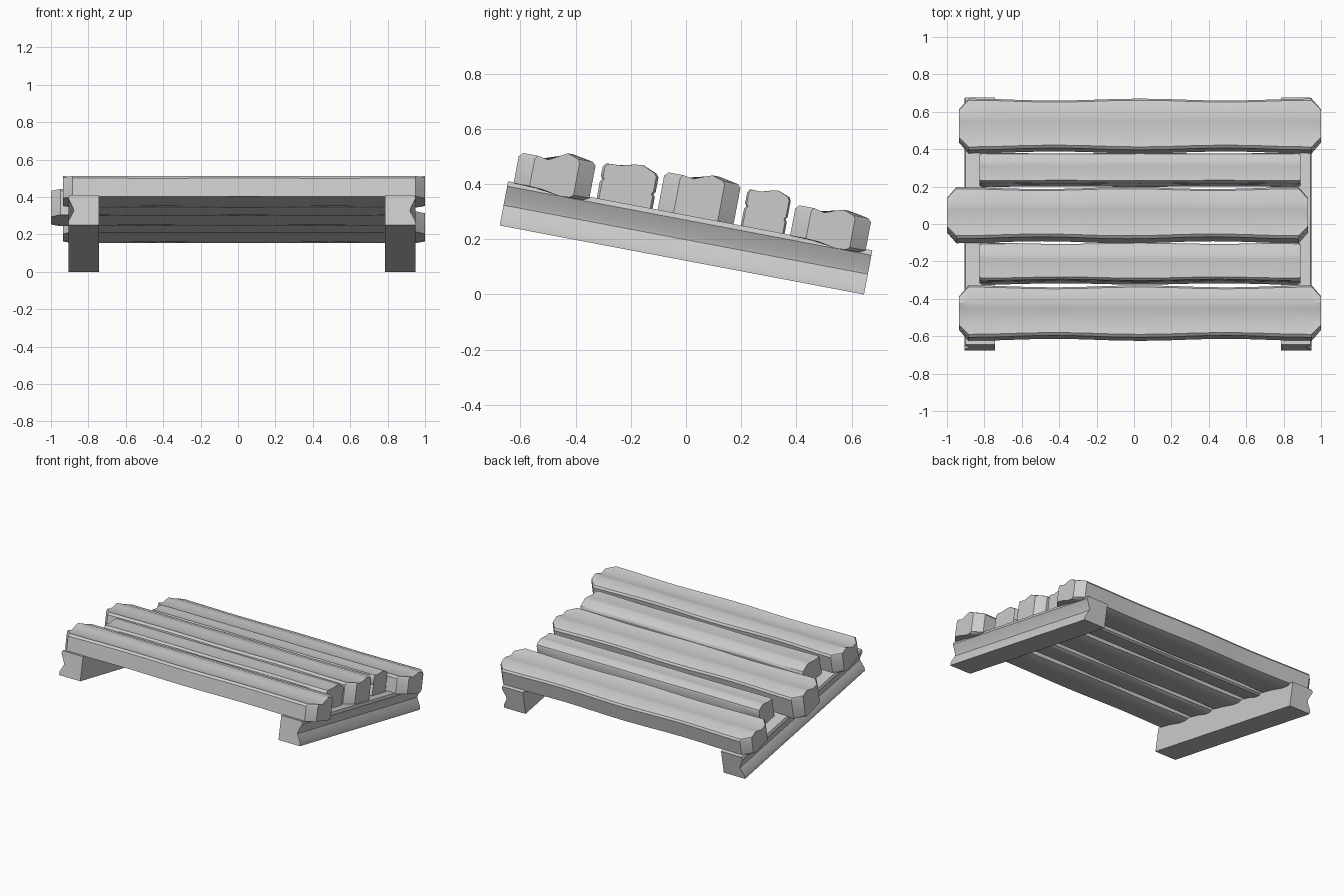
import bpy, bmesh, math
from mathutils import Vector

if "Cube" in bpy.data.objects:
    bpy.data.objects.remove(bpy.data.objects["Cube"])

TILT = math.atan2(0.25, 1.32)
U = Vector((0, math.cos(TILT), -math.sin(TILT)))   # along the slope
N = Vector((0, math.sin(TILT), math.cos(TILT)))    # out of the slope
ORIGIN = Vector((0, -0.015, 0.125))


def loft(name, rings):
    """Skin rings of (x, u, n) points and cap both ends."""
    bm = bmesh.new()
    loops = [[bm.verts.new(ORIGIN + Vector((x, 0, 0)) + U * u + N * n) for x, u, n in r]
             for r in rings]
    k = len(loops[0])
    for a, b in zip(loops, loops[1:]):
        for i in range(k):
            j = (i + 1) % k
            bm.faces.new((a[i], a[j], b[j], b[i]))
    bm.faces.new(loops[0])
    bm.faces.new(loops[-1])
    bmesh.ops.recalc_face_normals(bm, faces=bm.faces)
    me = bpy.data.meshes.new(name)
    bm.to_mesh(me)
    bm.free()
    ob = bpy.data.objects.new(name, me)
    bpy.context.collection.objects.link(ob)
    bpy.context.view_layer.objects.active = ob
    ob.select_set(True)
    bpy.ops.object.shade_smooth_by_angle(angle=math.radians(32))
    ob.select_set(False)


def plank(name, x0, x1, u0, u1, tops, nick, pinch, tip_len, tip_w):
    """Wavy board: dished top, sides pinched twice along its length, chamfered ends."""
    uc, w = (u0 + u1) / 2, u1 - u0
    a, b, c, d = tops
    prof = [(-.5, .160), (-.2, .157), (.2, .145), (.42, .147), (.5, .158)]
    if nick:
        prof += [(.5, .205), (.5 - nick, .215), (.5, .225)]
    prof += [(.5, d - .012), (.46, d), (.2, c), (.05, (b + c) / 2 + .004),
             (-.2, b), (-.45, a), (-.5, a - .014)]
    if nick:
        prof += [(-.5, .245), (-.5 + nick, .235), (-.5, .225)]
    stations = [(x0, tip_w)]
    for i in range(13):
        t = i / 12
        wave = (1 - math.cos(4 * math.pi * t)) / 2
        stations.append((x0 + tip_len + (x1 - x0 - 2 * tip_len) * t, 1 - pinch * wave))
    stations.append((x1, tip_w))
    loft(name, [[(x, uc + f * w * s, n) for f, n in prof] for x, s in stations])


# Side rails with a V groove on the outer face, mirrored about x = 0.021
rail = [(.764, 0), (.928, 0), (.926, .025), (.899, .075), (.902, .09),
        (.928, .145), (.922, .163), (.764, .163)]
for side, name in ((-1, "left_rail"), (1, "right_rail")):
    loft(name, [[(.021 + side * x, u, n) for x, n in rail] for u in (-.672, .672)])

# Wide slats
plank("front_wide_slat", -.935, 1.0, -.651, -.371, (.274, .267, .303, .289), 0, .08, .05, .58)
plank("middle_wide_slat", -1.0, .93, -.120, .160, (.303, .297, .322, .308), 0, .08, .05, .58)
plank("back_wide_slat", -.935, 1.0, .369, .648, (.274, .265, .288, .274), 0, .08, .05, .58)

# Narrow slats with a small crack along each side
plank("front_narrow_slat", -.825, .89, -.345, -.139, (.293, .296, .312, .290), .03, .07, .012, .92)
plank("back_narrow_slat", -.825, .89, .187, .348, (.298, .297, .312, .296), .04, .03, .012, .92)
